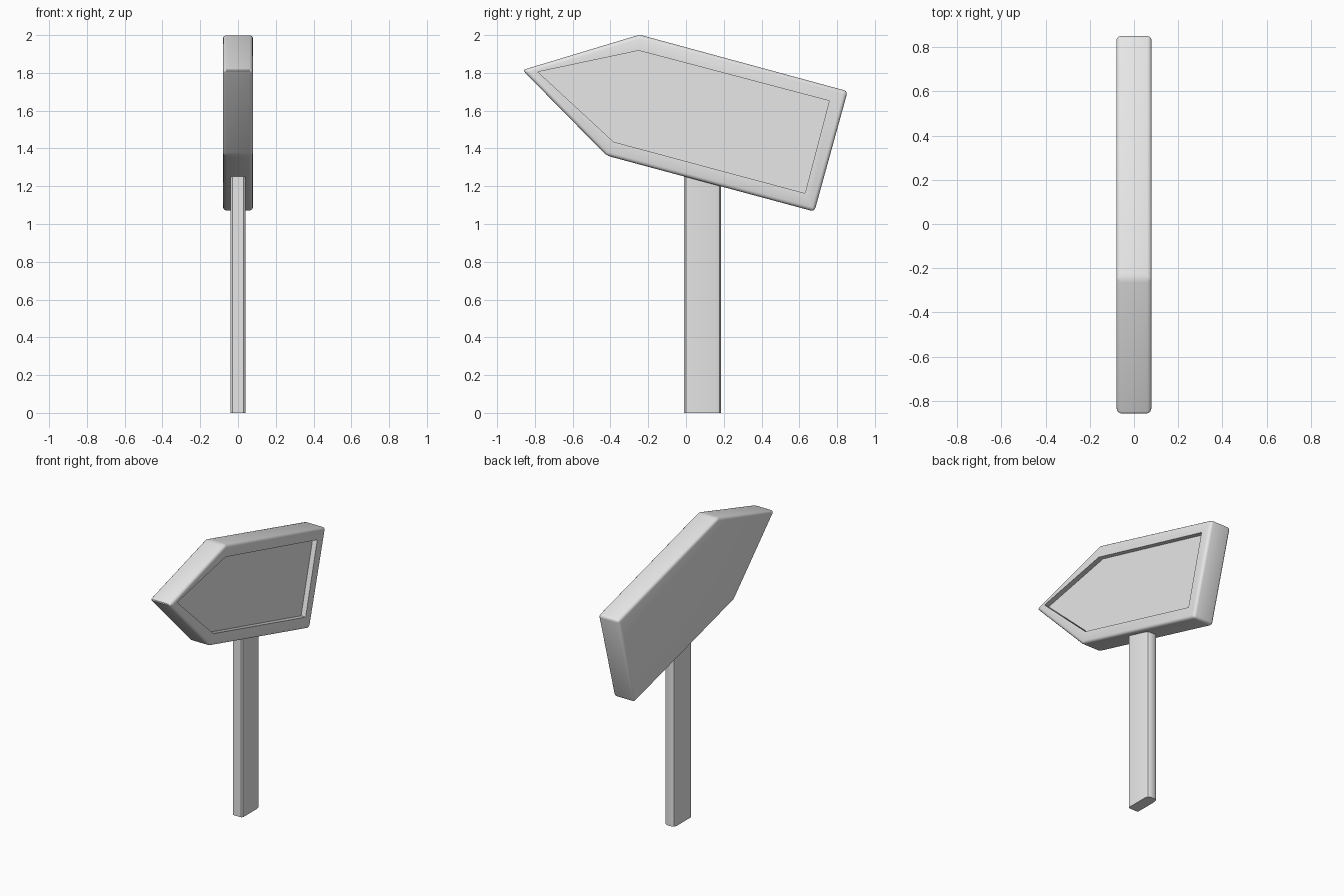
import bpy
import bmesh
import math

cube = bpy.data.objects.get("Cube")
if cube:
    bpy.data.objects.remove(cube, do_unlink=True)

grey = bpy.data.materials.new("light_grey")
grey.use_nodes = True
grey.diffuse_color = (0.8, 0.8, 0.8, 1)
grey.node_tree.nodes["Principled BSDF"].inputs["Base Color"].default_value = (0.8, 0.8, 0.8, 1)


def prism(name, base, offset):
    """Extrude a flat outline along an offset into a solid."""
    bm = bmesh.new()
    face = bm.faces.new([bm.verts.new(p) for p in base])
    ext = bmesh.ops.extrude_face_region(bm, geom=[face])
    moved = [v for v in ext["geom"] if isinstance(v, bmesh.types.BMVert)]
    bmesh.ops.translate(bm, verts=moved, vec=offset)
    bmesh.ops.recalc_face_normals(bm, faces=bm.faces)
    mesh = bpy.data.meshes.new(name)
    bm.to_mesh(mesh)
    bm.free()
    mesh.materials.append(grey)
    obj = bpy.data.objects.new(name, mesh)
    bpy.context.collection.objects.link(obj)
    return obj


def activate(obj):
    bpy.ops.object.select_all(action="DESELECT")
    obj.select_set(True)
    bpy.context.view_layer.objects.active = obj


# Arrow board, tilted, with rounded edges
outline = [(-0.866, 1.815), (-0.246, 2.002), (0.856, 1.703), (0.68, 1.066), (-0.42, 1.362)]
board = prism("arrow_board", [(-0.08, y, z) for y, z in outline], (0.16, 0, 0))
bevel = board.modifiers.new("rounded_edges", "BEVEL")
bevel.width = 0.02
bevel.segments = 3

# Recessed panel on the left side of the board
panel = [(-0.784, 1.805), (-0.25, 1.918), (0.758, 1.652), (0.63, 1.163), (-0.383, 1.435)]
cutter = prism("panel_cutter", [(0.045, y, z) for y, z in panel], (0.1, 0, 0))
cutter.hide_render = True
recess = board.modifiers.new("recess", "BOOLEAN")
recess.operation = "DIFFERENCE"
recess.solver = "EXACT"
recess.object = cutter
activate(board)
for mod in list(board.modifiers):
    bpy.ops.object.modifier_apply(modifier=mod.name)
bpy.data.objects.remove(cutter, do_unlink=True)

# Post, with a softer back edge
half = [(0.03, -0.01), (0.04, 0.0), (0.04, 0.155), (0.033, 0.177), (0.016, 0.185)]
section = half + [(-x, y) for x, y in reversed(half)]
post = prism("post", [(x, y, 0) for x, y in section], (0, 0, 1.35))

for obj in (board, post):
    activate(obj)
    bpy.ops.object.shade_smooth_by_angle(angle=math.radians(35))
